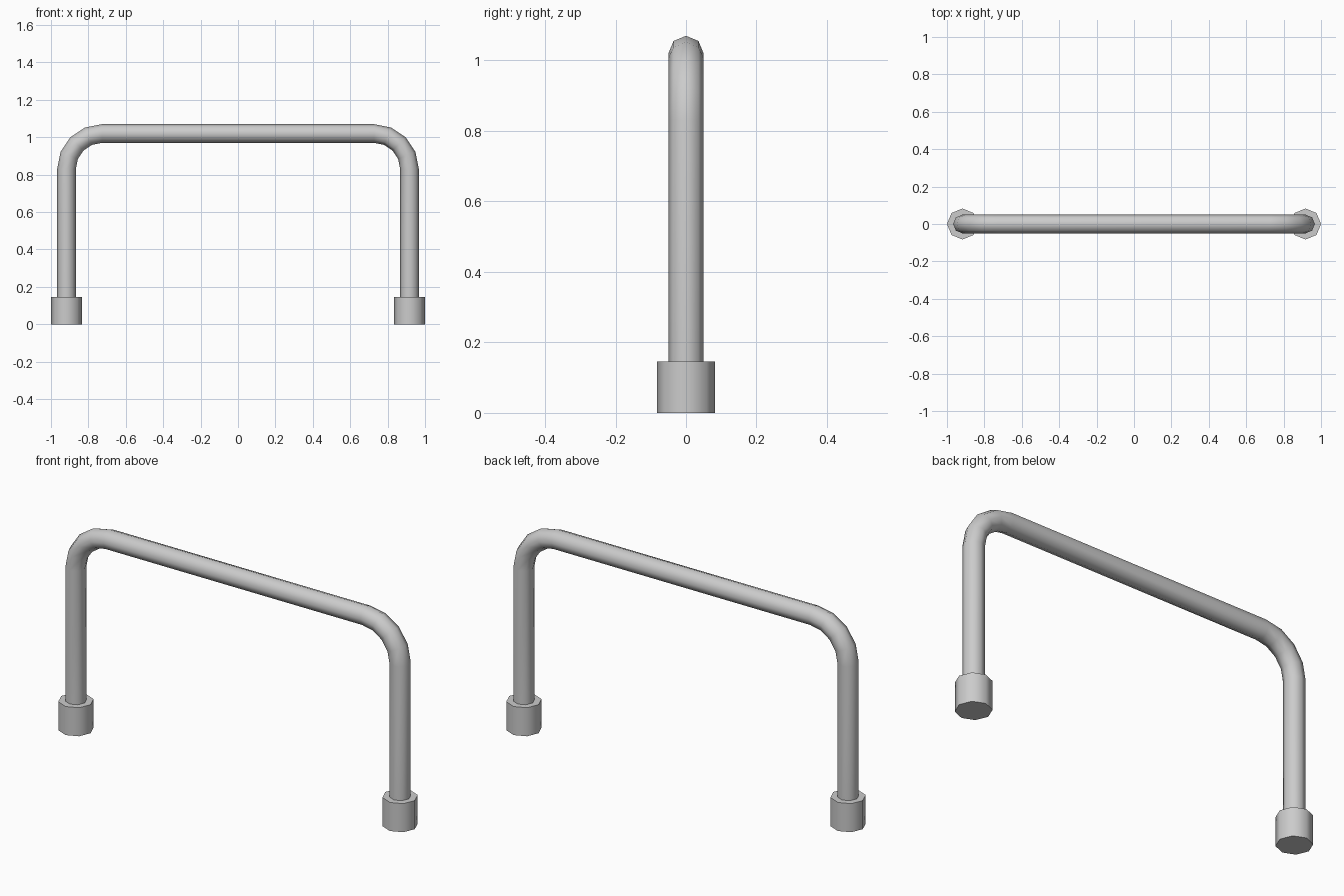
import bpy, bmesh
from math import sin, cos, pi, radians

if "Cube" in bpy.data.objects:
    bpy.data.objects.remove(bpy.data.objects["Cube"])

SIDES = 8
LEG_X = 0.917      # leg axis
TUBE_R = 0.05
BEND_R = 0.19      # bend radius of tube axis
TOP_Z = 1.02       # axis height of the top bar
FOOT_R, FOOT_H = 0.083, 0.146


def finish(obj):
    bpy.ops.object.select_all(action='DESELECT')
    obj.select_set(True)
    bpy.context.view_layer.objects.active = obj
    bpy.ops.object.shade_smooth_by_angle(angle=radians(60))


# Tube path: (x, z, angle of the ring's outward direction)
cx, cz = LEG_X - BEND_R, TOP_Z - BEND_R
right = [(LEG_X, 0.13, 0.0)]
for i in range(5):
    a = i * pi / 8
    right.append((cx + BEND_R * cos(a), cz + BEND_R * sin(a), a))
left = [(-x, z, pi - a) for x, z, a in reversed(right)]

# Bent handrail tube
bm = bmesh.new()
rings = []
for x, z, a in right + left:
    ring = []
    for k in range(SIDES):
        t = 2 * pi * k / SIDES
        r = TUBE_R * cos(t)
        ring.append(bm.verts.new((x + r * cos(a), TUBE_R * sin(t), z + r * sin(a))))
    rings.append(ring)
for r0, r1 in zip(rings, rings[1:]):
    for k in range(SIDES):
        n = (k + 1) % SIDES
        bm.faces.new((r0[k], r0[n], r1[n], r1[k]))
bm.faces.new(rings[0])
bm.faces.new(rings[-1])
bmesh.ops.recalc_face_normals(bm, faces=bm.faces)
mesh = bpy.data.meshes.new("bent_tube")
bm.to_mesh(mesh)
bm.free()
tube = bpy.data.objects.new("bent_tube", mesh)
bpy.context.collection.objects.link(tube)
finish(tube)

# Octagonal feet
for name, s in (("left_foot", -1), ("right_foot", 1)):
    bpy.ops.mesh.primitive_cylinder_add(vertices=SIDES, radius=FOOT_R, depth=FOOT_H,
                                        location=(s * LEG_X, 0, FOOT_H / 2))
    foot = bpy.context.object
    foot.name = name
    finish(foot)
